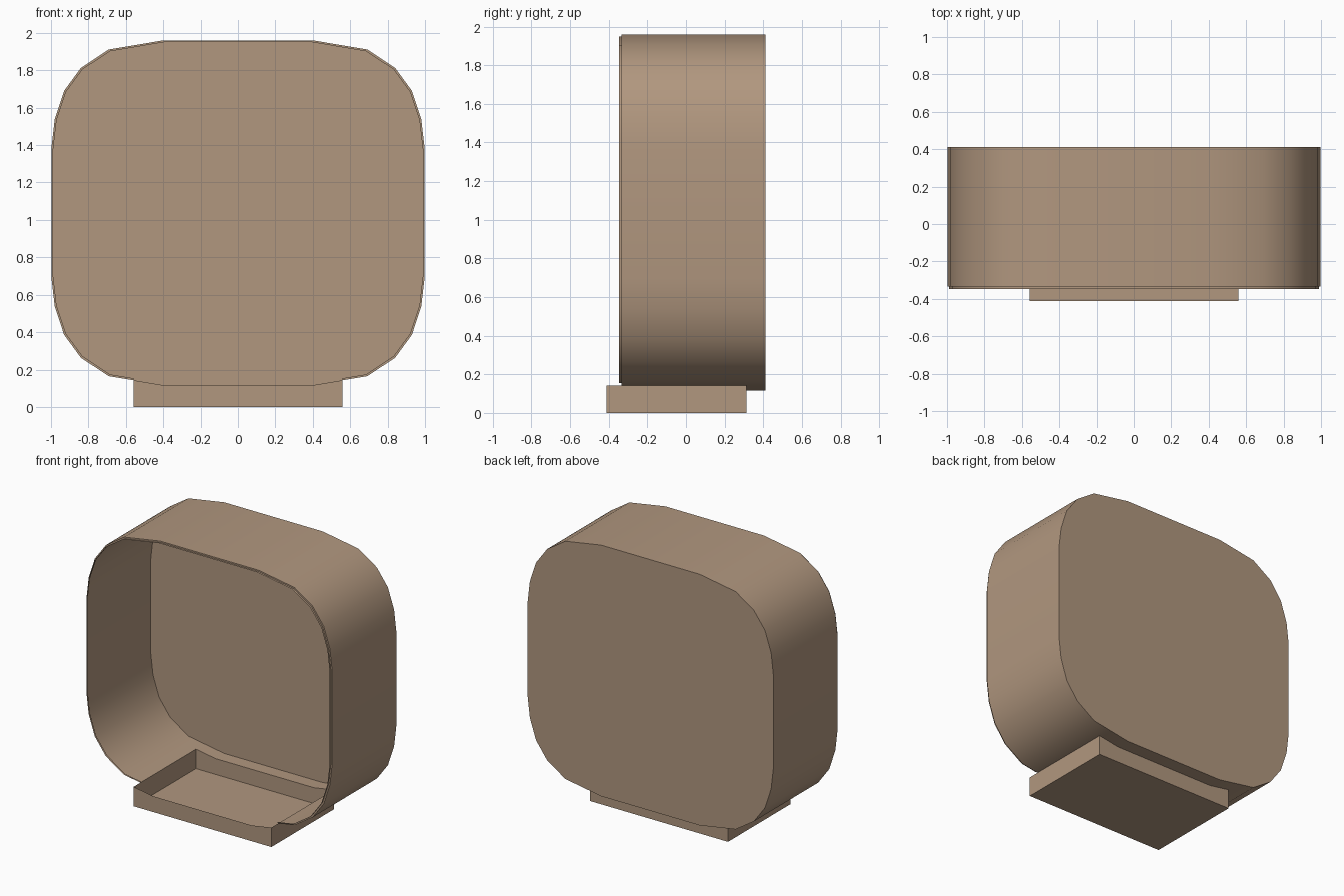
import bpy, bmesh, math

cube = bpy.data.objects.get("Cube")
if cube:
    bpy.data.objects.remove(cube, do_unlink=True)

# Single tan material
tan = bpy.data.materials.new("warm_tan")
tan.use_nodes = True
COLOUR = (0.44, 0.31, 0.212, 1)
tan.diffuse_color = COLOUR
tan.node_tree.nodes["Principled BSDF"].inputs["Base Color"].default_value = COLOUR

Y_FRONT, Y_LIP, Y_BACK = -0.333, -0.348, 0.412
TRAY_X, TRAY_FRONT, TRAY_BACK = 0.56, -0.412, 0.312
CENTRE_Z = 1.038

# Rounded-square outline, counter-clockwise from the front, from one quarter
QUARTER = [(0.40, 0.922), (0.692, 0.873), (0.84, 0.775), (0.93, 0.652),
           (0.98, 0.50), (0.998, 0.345)]


def outline(inset=0.0):
    sx, sz = 1 - inset / 0.998, 1 - inset / 0.922
    q = [(x * sx, z * sz) for x, z in QUARTER]
    # extra points where the tray opening crosses the bottom edge
    (x0, z0), (x1, z1) = q[0], q[1]
    t = (TRAY_X - x0) / (x1 - x0)
    cut = (TRAY_X, z0 + t * (z1 - z0))
    low = [q[0], cut] + q[1:]
    pts = [(x, -z) for x, z in low]               # bottom right
    pts += [(x, z) for x, z in reversed(q)]       # top right
    pts += [(-x, z) for x, z in q]                # top left
    pts += [(-x, -z) for x, z in reversed(low)]   # bottom left
    return [(x, z + CENTRE_Z) for x, z in pts]


def over_tray(a, b):
    mid_x, mid_z = (a[0] + b[0]) / 2, (a[1] + b[1]) / 2
    return abs(mid_x) < TRAY_X and mid_z < CENTRE_Z


def make(name, faces):
    """Build an object from a list of faces given as coordinate lists."""
    bm = bmesh.new()
    for f in faces:
        bm.faces.new([bm.verts.new(co) for co in f])
    bmesh.ops.remove_doubles(bm, verts=bm.verts, dist=1e-4)
    mesh = bpy.data.meshes.new(name)
    bm.to_mesh(mesh)
    bm.free()
    mesh.materials.append(tan)
    ob = bpy.data.objects.new(name, mesh)
    bpy.context.collection.objects.link(ob)
    return ob


def ring(a_pts, ya, b_pts, yb, open_bottom):
    """Band of quads between two outlines, optionally left open over the tray."""
    faces = []
    n = len(a_pts)
    for i in range(n):
        j = (i + 1) % n
        if open_bottom and over_tray(a_pts[i], a_pts[j]):
            continue
        corners = [(a_pts[i], ya), (b_pts[i], yb), (b_pts[j], yb), (a_pts[j], ya)]
        faces.append([(p[0], y, p[1]) for p, y in corners])
    return faces


outer, inner = outline(), outline(0.01)

# Housing wall, with the bottom open above the tray
shell = make("housing_wall",
             ring(outer, Y_FRONT, outer, TRAY_BACK, True)
             + ring(outer, TRAY_BACK, outer, Y_BACK, False))

# Flat back panel
make("back_panel", [[(x, Y_BACK, z) for x, z in reversed(outer)]])

# Narrow stepped lip around the front opening
lip = make("front_lip",
           ring(inner, Y_FRONT, outer, Y_FRONT, True)
           + ring(inner, Y_LIP, inner, Y_FRONT, True))

# Open tray: end walls follow the bottom curve of the housing
top = sorted([p for p in outer if abs(p[0]) <= TRAY_X + 1e-6 and p[1] < CENTRE_Z],
             reverse=True)
end = [(-TRAY_X, 0), (TRAY_X, 0)] + top
side_z = top[0][1]
F, B, X = TRAY_FRONT, TRAY_BACK, TRAY_X
make("base_tray", [
    [(x, F, z) for x, z in end],
    [(x, B, z) for x, z in reversed(end)],
    [(X, F, 0), (X, B, 0), (X, B, side_z), (X, F, side_z)],
    [(-X, B, 0), (-X, F, 0), (-X, F, side_z), (-X, B, side_z)],
    [(-X, B, 0), (X, B, 0), (X, F, 0), (-X, F, 0)],
])

# Smooth the rounded bands
for ob in (shell, lip):
    bpy.ops.object.select_all(action='DESELECT')
    ob.select_set(True)
    bpy.context.view_layer.objects.active = ob
    bpy.ops.object.shade_smooth_by_angle(angle=math.radians(30))
